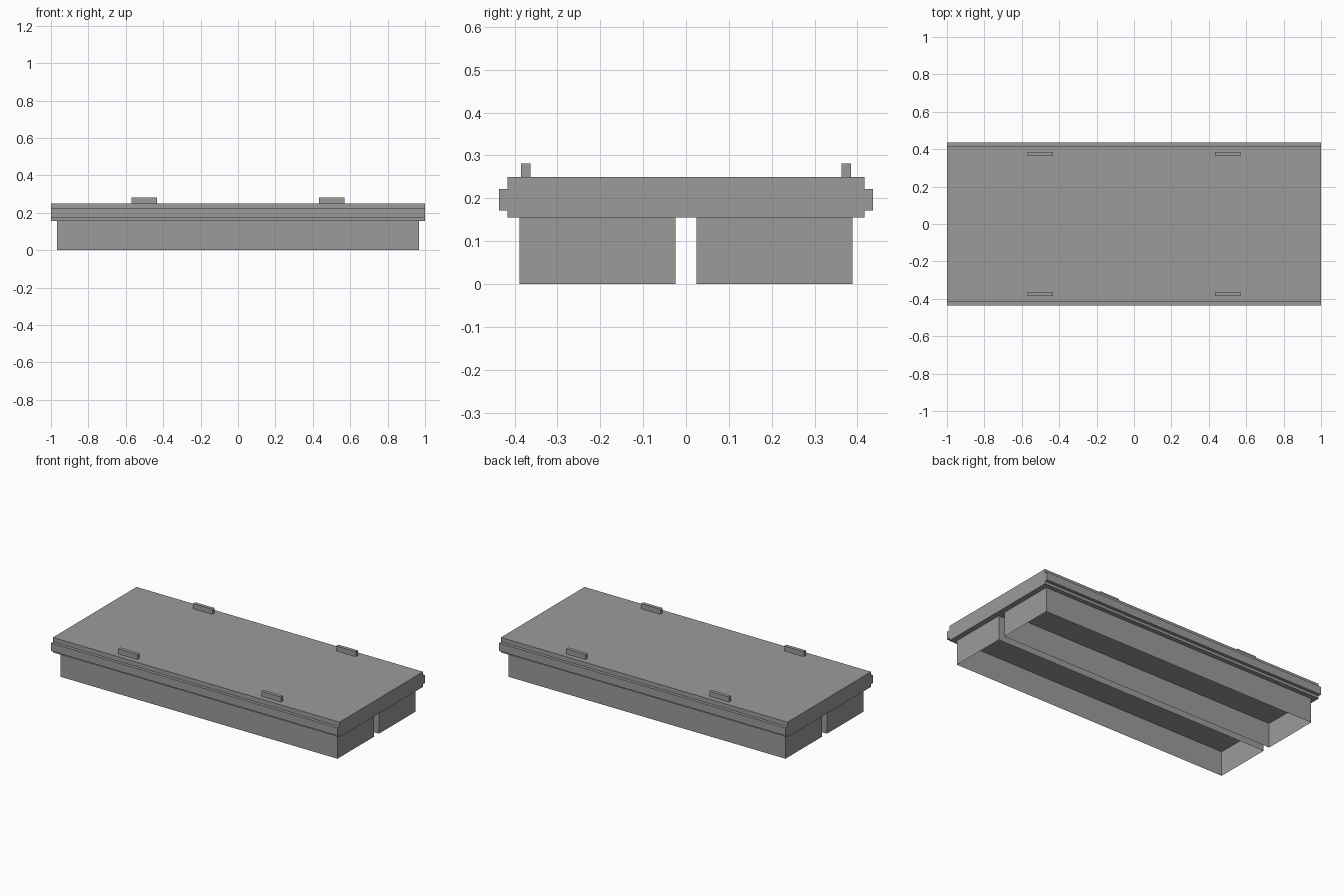
import bpy, bmesh

cube = bpy.data.objects.get("Cube")
if cube:
    bpy.data.objects.remove(cube, do_unlink=True)

# One plain grey for every part
grey = bpy.data.materials.new("warm grey")
grey.use_nodes = True
colour = (0.33, 0.33, 0.32, 1)
grey.diffuse_color = colour
grey.node_tree.nodes["Principled BSDF"].inputs["Base Color"].default_value = colour


def finish(name, bm):
    bmesh.ops.recalc_face_normals(bm, faces=bm.faces)
    mesh = bpy.data.meshes.new(name)
    bm.to_mesh(mesh)
    bm.free()
    mesh.materials.append(grey)
    obj = bpy.data.objects.new(name, mesh)
    bpy.context.collection.objects.link(obj)
    return obj


def box(name, low, high, open_ends=False):
    bm = bmesh.new()
    bmesh.ops.create_cube(bm, size=1)
    for v in bm.verts:
        v.co = [a + (b - a) * (c + 0.5) for a, b, c in zip(low, high, v.co)]
    bm.normal_update()
    if open_ends:
        ends = [f for f in bm.faces if abs(f.normal.z) > 0.5]
        bmesh.ops.delete(bm, geom=ends, context='FACES_ONLY')
    return finish(name, bm)


# Slab with a lip along both long edges, extruded along x
half = [(0.4165, 0.155), (0.4165, 0.172), (0.436, 0.172),
        (0.436, 0.222), (0.4165, 0.222), (0.4165, 0.25)]
profile = half + [(-y, z) for y, z in reversed(half)]
bm = bmesh.new()
face = bm.faces.new([bm.verts.new((-1, y, z)) for y, z in profile])
ext = bmesh.ops.extrude_face_region(bm, geom=[face], use_keep_orig=True)
bmesh.ops.translate(bm, vec=(2, 0, 0),
                    verts=[g for g in ext["geom"] if isinstance(g, bmesh.types.BMVert)])
finish("slab", bm)

for side, s in (("front", -1), ("back", 1)):
    # Thin-walled skirt below the slab, open underneath
    y0, y1 = sorted((s * 0.024, s * 0.389))
    box(side + "_skirt", (-0.967, y0, 0), (0.967, y1, 0.155), open_ends=True)
    # Locating tabs on the top surface
    y0, y1 = sorted((s * 0.363, s * 0.385))
    for end, e in (("right", -1), ("left", 1)):
        x0, x1 = sorted((e * 0.432, e * 0.569))
        box(f"{side}_{end}_tab", (x0, y0, 0.25), (x1, y1, 0.281))
